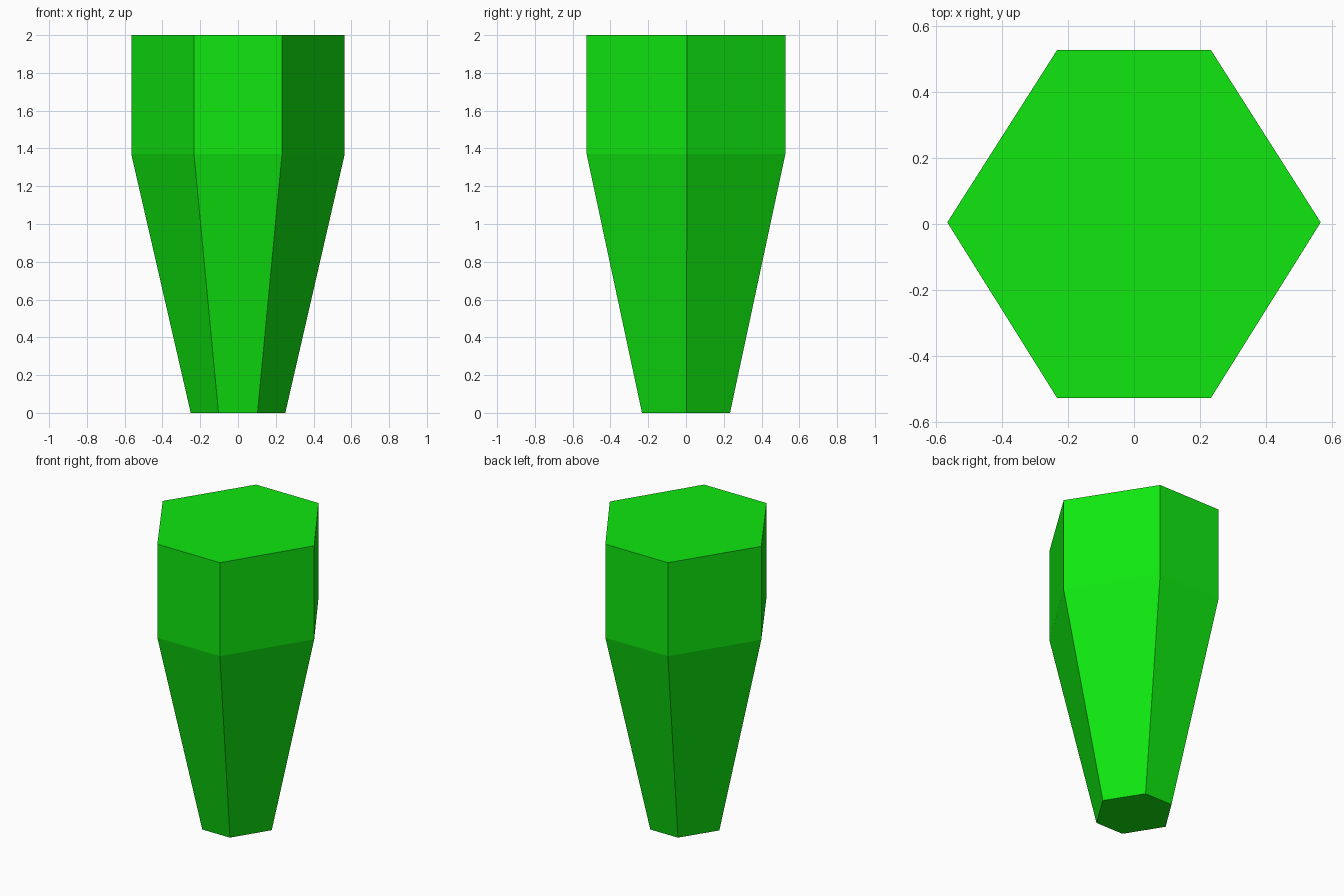
import bpy, bmesh

if "Cube" in bpy.data.objects:
    bpy.data.objects.remove(bpy.data.objects["Cube"])

# Hexagonal cross-section at full width, counter-clockwise from above
HEX = [(0.565, 0.005), (0.233, 0.526), (-0.233, 0.526),
       (-0.565, 0.005), (-0.233, -0.526), (0.233, -0.526)]
# (height, scale) of each ring: narrow foot, shoulder, top
RINGS = [(0.0, 0.443), (1.37, 1.0), (2.0, 1.0)]

bm = bmesh.new()
rings = [[bm.verts.new((x * s, y * s, z)) for x, y in HEX] for z, s in RINGS]

# Side walls
for low, high in zip(rings, rings[1:]):
    for i in range(6):
        j = (i + 1) % 6
        bm.faces.new((low[i], low[j], high[j], high[i]))

# End caps
bm.faces.new(rings[0][::-1])
bm.faces.new(rings[-1])

mesh = bpy.data.meshes.new("tapered_hexagonal_peg")
bm.to_mesh(mesh)
bm.free()
peg = bpy.data.objects.new("tapered_hexagonal_peg", mesh)
bpy.context.collection.objects.link(peg)

# Bright green
green = bpy.data.materials.new("green")
green.diffuse_color = (0.005, 0.8, 0.005, 1)
green.use_nodes = True
green.node_tree.nodes["Principled BSDF"].inputs["Base Color"].default_value = green.diffuse_color
mesh.materials.append(green)
